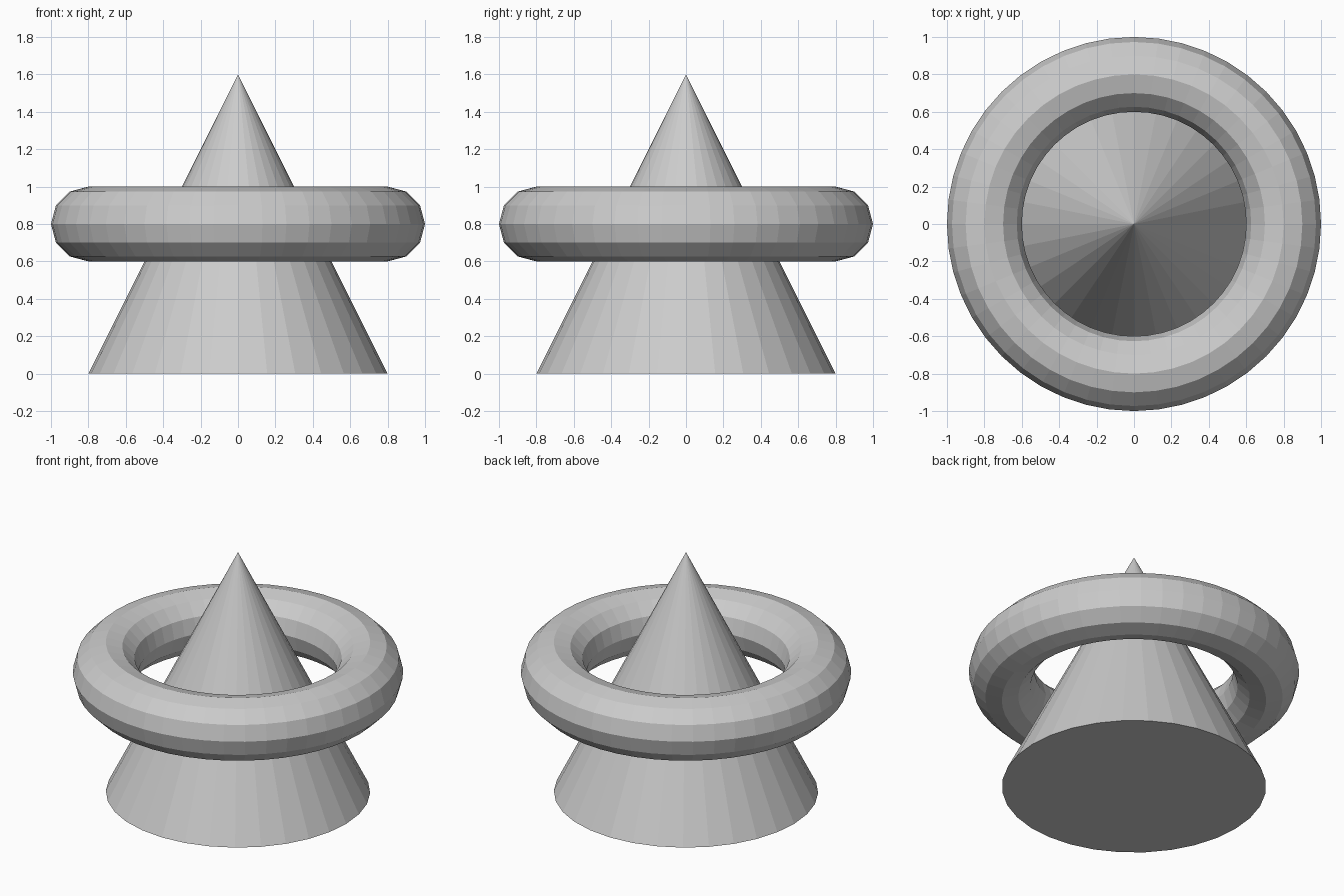
import bpy

if "Cube" in bpy.data.objects:
    bpy.data.objects.remove(bpy.data.objects["Cube"])

# Solid cone standing on the ground
bpy.ops.mesh.primitive_cone_add(vertices=32, radius1=0.8, radius2=0, depth=1.6,
                                end_fill_type='NGON', location=(0, 0, 0.8))
bpy.context.object.name = "cone"

# Ring floating around the cone's middle
bpy.ops.mesh.primitive_torus_add(major_segments=48, minor_segments=12,
                                 major_radius=0.8, minor_radius=0.2,
                                 location=(0, 0, 0.8))
ring = bpy.context.object
ring.name = "ring"
ring.data.shade_flat()
